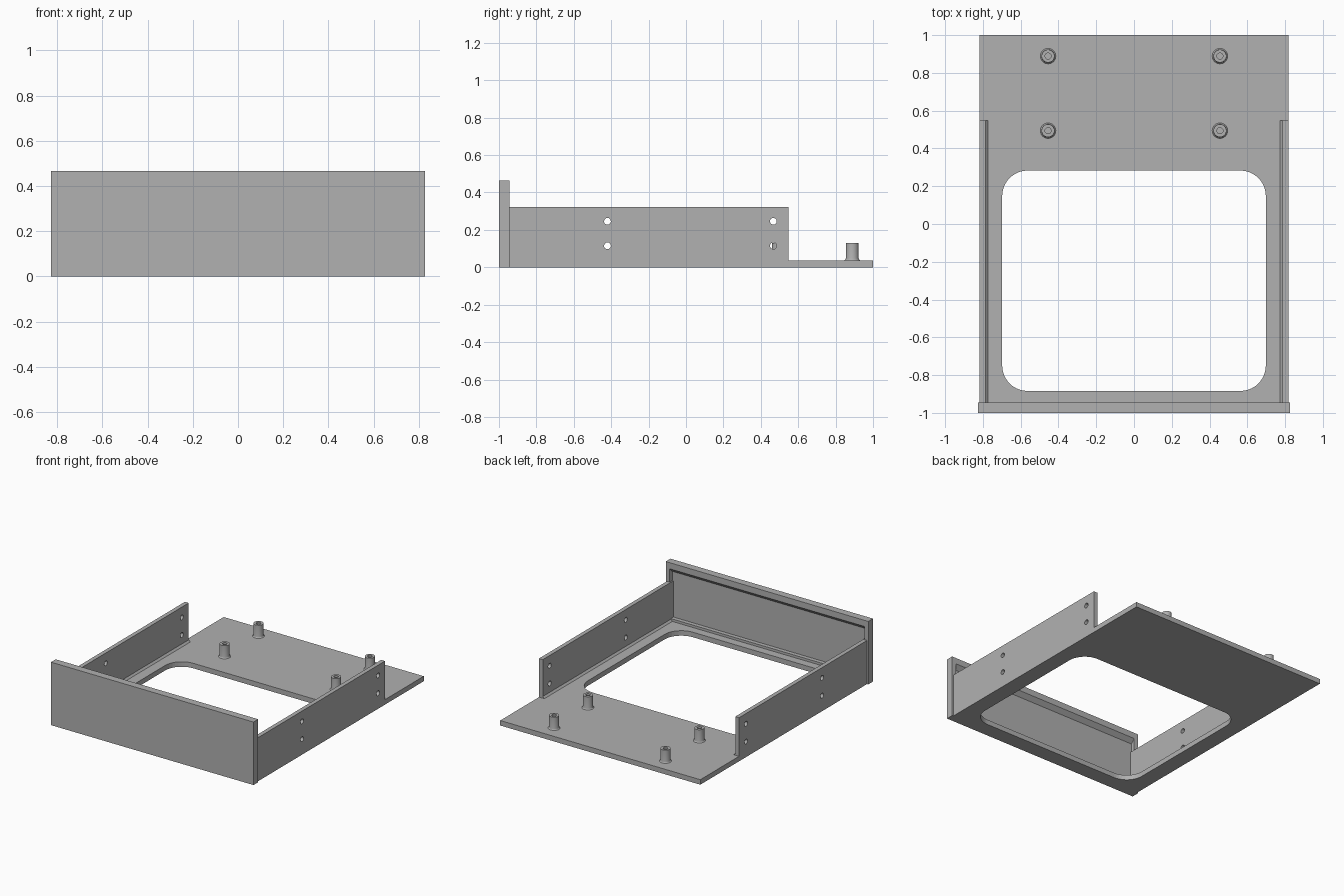
import bpy, bmesh, math

if "Cube" in bpy.data.objects:
    bpy.data.objects.remove(bpy.data.objects["Cube"])

grey = bpy.data.materials.new("plain grey")
grey.diffuse_color = (0.44, 0.44, 0.44, 1)
grey.use_nodes = True
grey.node_tree.nodes["Principled BSDF"].inputs["Base Color"].default_value = grey.diffuse_color


def finish(name, bm):
    bmesh.ops.recalc_face_normals(bm, faces=bm.faces)
    me = bpy.data.meshes.new(name)
    bm.to_mesh(me)
    bm.free()
    me.materials.append(grey)
    ob = bpy.data.objects.new(name, me)
    bpy.context.collection.objects.link(ob)
    return ob


def prism(name, outlines, axis, lo, hi):
    """Extrude closed 2D outlines along an axis: x uses (y,z), y uses (x,z), z uses (x,y)."""
    place = {"x": lambda a, b, t: (t, a, b),
             "y": lambda a, b, t: (a, t, b),
             "z": lambda a, b, t: (a, b, t)}[axis]
    bm = bmesh.new()
    for pts in outlines:
        r0 = [bm.verts.new(place(a, b, lo)) for a, b in pts]
        r1 = [bm.verts.new(place(a, b, hi)) for a, b in pts]
        bm.faces.new(r0)
        bm.faces.new(r1)
        n = len(pts)
        for i in range(n):
            j = (i + 1) % n
            bm.faces.new((r0[i], r0[j], r1[j], r1[i]))
    return finish(name, bm)


def rect(x0, x1, y0, y1):
    return [(x0, y0), (x1, y0), (x1, y1), (x0, y1)]


def arc(cx, cy, r, start, sweep, n):
    return [(cx + r * math.cos(math.radians(start + sweep * i / n)),
             cy + r * math.sin(math.radians(start + sweep * i / n))) for i in range(n + 1)]


def rounded(x0, x1, y0, y1, r):
    return (arc(x1 - r, y1 - r, r, 0, 90, 10) + arc(x0 + r, y1 - r, r, 90, 90, 10)
            + arc(x0 + r, y0 + r, r, 180, 90, 10) + arc(x1 - r, y0 + r, r, 270, 90, 10))


def cut(ob, cutter):
    mod = ob.modifiers.new("cut", "BOOLEAN")
    mod.operation = "DIFFERENCE"
    mod.solver = "EXACT"
    mod.object = cutter
    cutter.hide_render = True
    cutter.hide_set(True)


def lathe(name, profile, x, y, n=32):
    """Closed (r, z) profile turned about a vertical axis; r = 0 marks the centre."""
    bm = bmesh.new()
    rings = []
    for r, z in profile:
        if r == 0:
            rings.append([bm.verts.new((x, y, z))] * n)
        else:
            rings.append([bm.verts.new((x + px, y + py, z))
                          for px, py in arc(0, 0, r, 0, 360, n)[:n]])
    for a, b in zip(rings, rings[1:]):
        for i in range(n):
            j = (i + 1) % n
            loop = list(dict.fromkeys((a[i], a[j], b[j], b[i])))
            bm.faces.new(loop)
    return finish(name, bm)


def smooth(ob):
    bpy.ops.object.select_all(action="DESELECT")
    ob.select_set(True)
    bpy.context.view_layer.objects.active = ob
    bpy.ops.object.shade_smooth_by_angle(angle=math.radians(30))


FLOOR = 0.037
HALF = 0.817

# Base plate with the rounded opening
base = prism("base_plate", [rect(-HALF, HALF, -0.945, 1.0)], "z", 0, FLOOR)
cut(base, prism("opening_cutter", [rounded(-0.698, 0.698, -0.884, 0.283, 0.135)], "z", -0.1, 0.2))

# Front panel with a shallow pocket behind, sloped along its upper edge
panel = prism("front_panel", [rect(-0.827, 0.827, -1.0, -0.945)], "z", 0, 0.465)
pocket = [(-0.935, 0.055), (-0.975, 0.055), (-0.975, 0.39), (-0.935, 0.43)]
cut(panel, prism("pocket_cutter", [pocket], "x", -0.795, 0.795))

# Side walls with a small sloped foot inside and four screw holes each
holes = [arc(y, z, 0.018, 0, 360, 24)[:24] for y in (-0.42, 0.467) for z in (0.115, 0.246)]
hole_cutter = prism("screw_hole_cutter", holes, "x", -1.0, 1.0)
foot = [(HALF, FLOOR), (HALF, 0.322), (0.786, 0.322), (0.786, 0.05), (0.773, FLOOR)]
for side, s in (("left", -1), ("right", 1)):
    wall = prism(side + "_wall", [[(s * x, z) for x, z in foot]], "y", -0.975, 0.548)
    cut(wall, hole_cutter)

# Hollow mounting posts with flared feet
post = [(0, 0.045), (0.016, 0.045), (0.016, 0.131), (0.034, 0.131),
        (0.034, 0.05), (0.036, 0.042), (0.041, FLOOR), (0, FLOOR)]
for x in (-0.455, 0.455):
    for y in (0.494, 0.889):
        smooth(lathe("mounting_post", post, x, y))
